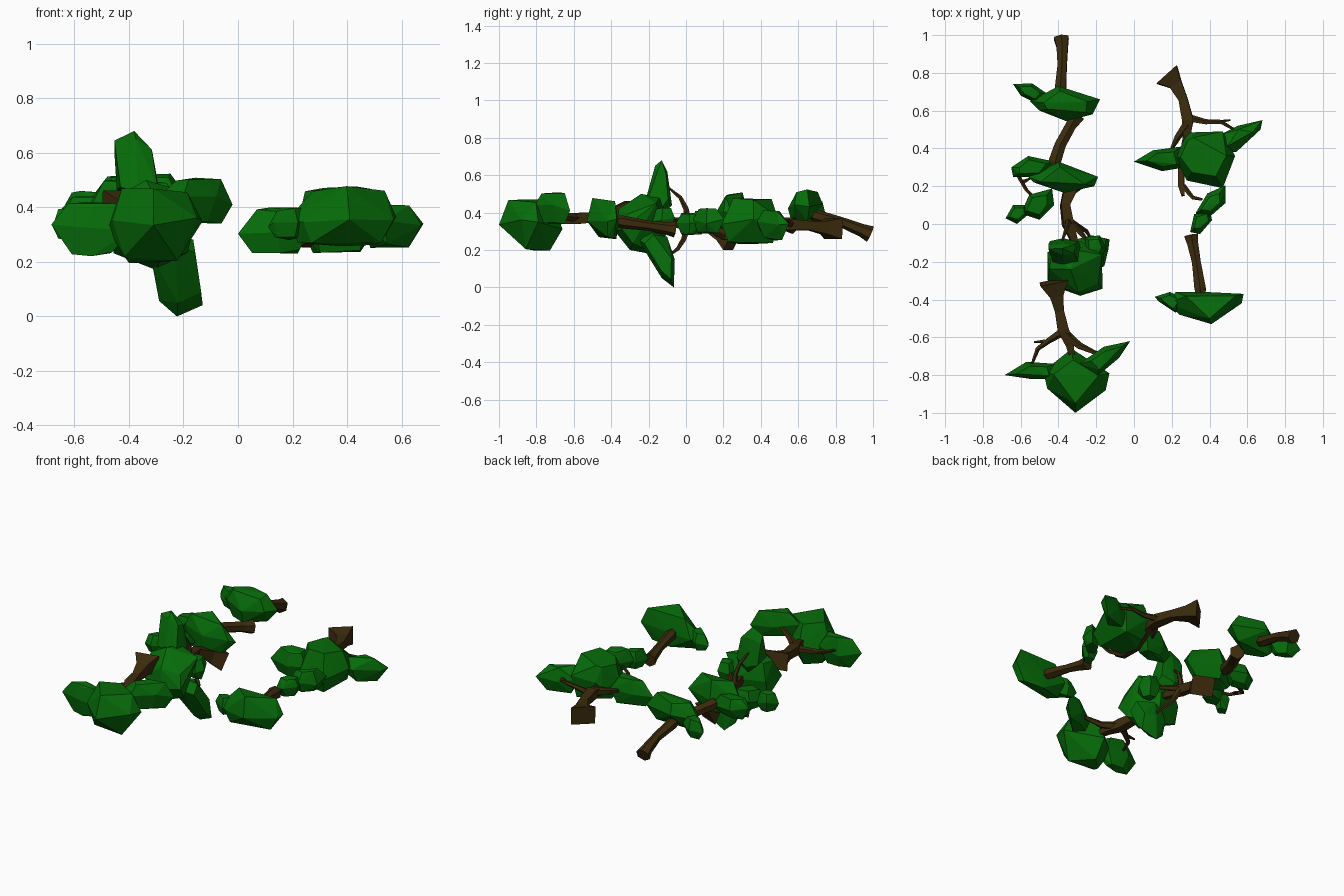
import bpy, bmesh, math, random
from mathutils import Vector, Matrix
random.seed(4)

def material(name, col):
    m = bpy.data.materials.new(name)
    m.diffuse_color = (*col, 1)
    return m
GREEN = material("leaf_green", (0.002, 0.15, 0.003))
BROWN = material("bark_brown", (0.045, 0.024, 0.004))

def finish(name, bm, mat):
    bmesh.ops.recalc_face_normals(bm, faces=bm.faces)
    me = bpy.data.meshes.new(name)
    bm.to_mesh(me)
    bm.free()
    me.materials.append(mat)
    ob = bpy.data.objects.new(name, me)
    bpy.context.collection.objects.link(ob)

def limb(name, pts, sides=6, wide=1.0):
    """Tapered faceted tube; pts are (x, y, z, radius)."""
    bm = bmesh.new()
    P = [Vector(p[:3]) for p in pts]
    rings, prev, q = [], None, None
    for i, p in enumerate(P):
        d = (P[min(i + 1, len(P) - 1)] - P[max(i - 1, 0)]).normalized()
        if q is None:
            x = d.cross(Vector((0, 0, 1))).normalized()
            q = Matrix((x, d.cross(x), d)).transposed().to_quaternion()
        else:
            q = prev.rotation_difference(d) @ q
        prev = d
        w = wide if i == 0 else 1.0
        ring = []
        for k in range(sides):
            a = 2 * math.pi * (k + 0.5) / sides
            ring.append(bm.verts.new(p + q @ Vector((math.cos(a) * w, math.sin(a), 0)) * pts[i][3]))
        rings.append(ring)
    for a, b in zip(rings, rings[1:]):
        for k in range(sides):
            j = (k + 1) % sides
            bm.faces.new((a[k], a[j], b[j], b[k]))
    bm.faces.new(rings[0])
    bm.faces.new(rings[-1])
    finish(name, bm, BROWN)

def leaves(name, outline, mid, half, side=False, inner=0.6, grow=1.0, tilt=(0, 0)):
    """Faceted clump: outline in the xy (or yz) plane, bulging by half either way."""
    bm = bmesh.new()
    n = len(outline)
    cu = sum(p[0] for p in outline) / n
    cv = sum(p[1] for p in outline) / n
    put = (lambda u, v, w: (w, u, v)) if side else (lambda u, v, w: (u, v, w))
    for i, p in enumerate(outline):
        du, dv = (p[0] - cu) * grow, (p[1] - cv) * grow
        m = mid + tilt[0] * du + tilt[1] * dv
        bm.verts.new(put(cu + du, cv + dv, m + half * random.uniform(-0.2, 0.2)))
        for s in (-1, 1):
            if n < 6 or i % 2 == (s > 0) or random.random() < 0.5:
                k = inner * random.uniform(0.85, 1.15)
                bm.verts.new(put(cu + du * k, cv + dv * k, m + s * half * random.uniform(0.8, 1)))
    r = bmesh.ops.convex_hull(bm, input=bm.verts)
    junk = list({g for g in r["geom_interior"] + r["geom_unused"] if isinstance(g, bmesh.types.BMVert)})
    bmesh.ops.delete(bm, geom=junk, context='VERTS')
    finish(name, bm, GREEN)

# Back left tree
limb("back_trunk", [(-.385, .985, .285, .045), (-.38, .94, .305, .035), (-.38, .84, .345, .028),
                    (-.39, .7, .38, .035), (-.39, .63, .41, .02)])
leaves("back_crown", [(-.55, .65), (-.4, .73), (-.18, .66), (-.22, .58), (-.36, .545), (-.5, .6)], .43, .095, inner=.7)
leaves("back_small_clump", [(-.64, .74), (-.54, .745), (-.46, .69), (-.5, .63), (-.6, .68)], .4, .06)

# Second left tree
limb("second_trunk", [(-.3, .575, .33, .045), (-.335, .52, .34, .033), (-.39, .42, .36, .034),
                      (-.42, .33, .37, .038), (-.41, .25, .38, .02)])
leaves("second_crown", [(-.56, .25), (-.4, .33), (-.19, .25), (-.21, .2), (-.37, .165), (-.53, .22)], .4, .11, inner=.7)
leaves("second_small_clump", [(-.65, .3), (-.56, .36), (-.42, .33), (-.47, .25), (-.64, .25)], .38, .07)

# Middle left tree, crown turned upright
limb("middle_trunk", [(-.31, .25, .25, .08), (-.335, .19, .285, .05), (-.365, .1, .335, .034),
                      (-.35, 0, .345, .04), (-.32, -.08, .34, .026), (-.3, -.16, .34, .015)], 4, 1.2)
limb("middle_twig", [(-.55, .28, .33, .018), (-.61, .25, .32, .014), (-.57, .18, .32, .01), (-.53, .14, .34, .008)], 5)
limb("middle_twig_tip", [(-.59, .22, .32, .013), (-.55, .24, .3, .005)], 5)
leaves("middle_low_clump_a", [(-.59, .06), (-.55, .15), (-.44, .18), (-.43, .1), (-.5, .03)], .35, .07, grow=1.1)
leaves("middle_low_clump_b", [(-.68, .03), (-.64, .1), (-.57, .1), (-.56, .05), (-.62, 0)], .34, .06, grow=1.0)
limb("middle_upper_branch", [(-.35, .01, .35, .022), (-.35, 0, .42, .015), (-.36, -.03, .48, .011), (-.38, -.09, .53, .006)], 5)
limb("middle_lower_branch", [(-.34, .01, .34, .022), (-.3, -.01, .26, .015), (-.25, -.04, .21, .011), (-.22, -.09, .17, .006)], 5)
limb("middle_side_branch", [(-.35, .02, .35, .02), (-.28, -.05, .36, .015), (-.24, -.1, .37, .008)], 5)
leaves("middle_crown", [(-.09, .34), (-.14, .48), (-.24, .5), (-.36, .42), (-.38, .3), (-.3, .2), (-.14, .17)], -.31, .15, True, .68)
leaves("middle_upper_clump", [(-.22, .455), (-.165, .65), (-.13, .68), (-.1, .62), (-.075, .44), (-.13, .38)], -.375, .08, True, .75, tilt=(0, -.1))
leaves("middle_lower_clump", [(-.26, .26), (-.13, .05), (-.065, 0), (-.06, .15), (-.1, .27), (-.18, .3)], -.23, .085, True, .75, tilt=(0, -.1))
leaves("middle_side_clump", [(-.26, -.07), (-.18, -.06), (-.145, -.13), (-.18, -.18), (-.26, -.15)], .36, .07)

# Front left tree
limb("front_trunk", [(-.425, -.305, .41, .075), (-.41, -.38, .395, .05), (-.395, -.46, .38, .034),
                     (-.375, -.56, .37, .042), (-.34, -.64, .36, .03), (-.32, -.74, .35, .015)], 4, 1.4)
limb("front_left_branch", [(-.38, -.57, .37, .025), (-.45, -.615, .36, .017), (-.51, -.66, .35, .013), (-.54, -.74, .34, .007)], 5)
limb("front_left_twig", [(-.47, -.62, .36, .011), (-.53, -.625, .36, .005)], 5)
limb("front_right_branch", [(-.37, -.58, .37, .028), (-.29, -.645, .38, .02), (-.21, -.68, .41, .012), (-.14, -.7, .43, .007)], 5)
leaves("front_crown", [(-.33, -.66), (-.48, -.78), (-.46, -.87), (-.31, -1), (-.15, -.88), (-.13, -.79)], .335, .14, inner=.62)
leaves("front_left_clump", [(-.685, -.8), (-.57, -.73), (-.42, -.74), (-.39, -.82), (-.55, -.82)], .32, .1, inner=.55)
leaves("front_right_clump", [(-.02, -.62), (-.16, -.65), (-.29, -.74), (-.2, -.81), (-.08, -.71)], .425, .085, inner=.6)

# Back right tree
limb("right_trunk", [(.175, .79, .315, .08), (.22, .74, .32, .05), (.26, .66, .33, .034),
                     (.285, .55, .335, .042), (.28, .47, .33, .028), (.25, .32, .27, .024), (.25, .2, .27, .022), (.26, .15, .29, .012)], 4, 1.25)
limb("right_outer_branch", [(.29, .56, .34, .022), (.38, .54, .34, .015), (.46, .54, .35, .012), (.53, .5, .35, .007)], 5)
limb("right_outer_twig", [(.45, .54, .35, .01), (.51, .55, .36, .005)], 5)
limb("right_inner_branch", [(.28, .53, .34, .026), (.23, .46, .33, .019), (.2, .4, .32, .01)], 5)
limb("right_low_twig", [(.26, .2, .27, .016), (.31, .14, .3, .011), (.36, .13, .33, .007)], 5)
leaves("right_crown", [(.27, .46), (.3, .485), (.47, .49), (.535, .36), (.47, .19), (.28, .23), (.22, .35)], .355, .125, inner=.72)
leaves("right_inner_clump", [(0, .33), (.1, .39), (.25, .41), (.27, .3), (.15, .28)], .315, .085, inner=.6)
leaves("right_outer_clump", [(.68, .55), (.55, .52), (.45, .47), (.46, .38), (.54, .38), (.67, .5)], .335, .085, inner=.6)
leaves("right_low_clump_a", [(.33, .06), (.39, .16), (.48, .2), (.48, .11), (.4, .04)], .355, .07, grow=1.05)
leaves("right_low_clump_b", [(.3, -.04), (.32, .05), (.4, .07), (.41, .02), (.35, -.05)], .34, .06, grow=1.05)

# Front right tree
limb("front_right_trunk", [(.303, -.06, .31, .043), (.31, -.1, .315, .034), (.33, -.2, .33, .027),
                           (.35, -.34, .35, .035), (.36, -.42, .36, .02)])
leaves("front_right_crown", [(.18, -.42), (.22, -.36), (.38, -.36), (.58, -.37), (.57, -.42), (.41, -.53), (.24, -.48)], .365, .115, inner=.7)
leaves("front_right_small_clump", [(.11, -.385), (.19, -.36), (.27, -.4), (.22, -.47), (.13, -.41)], .34, .06)
